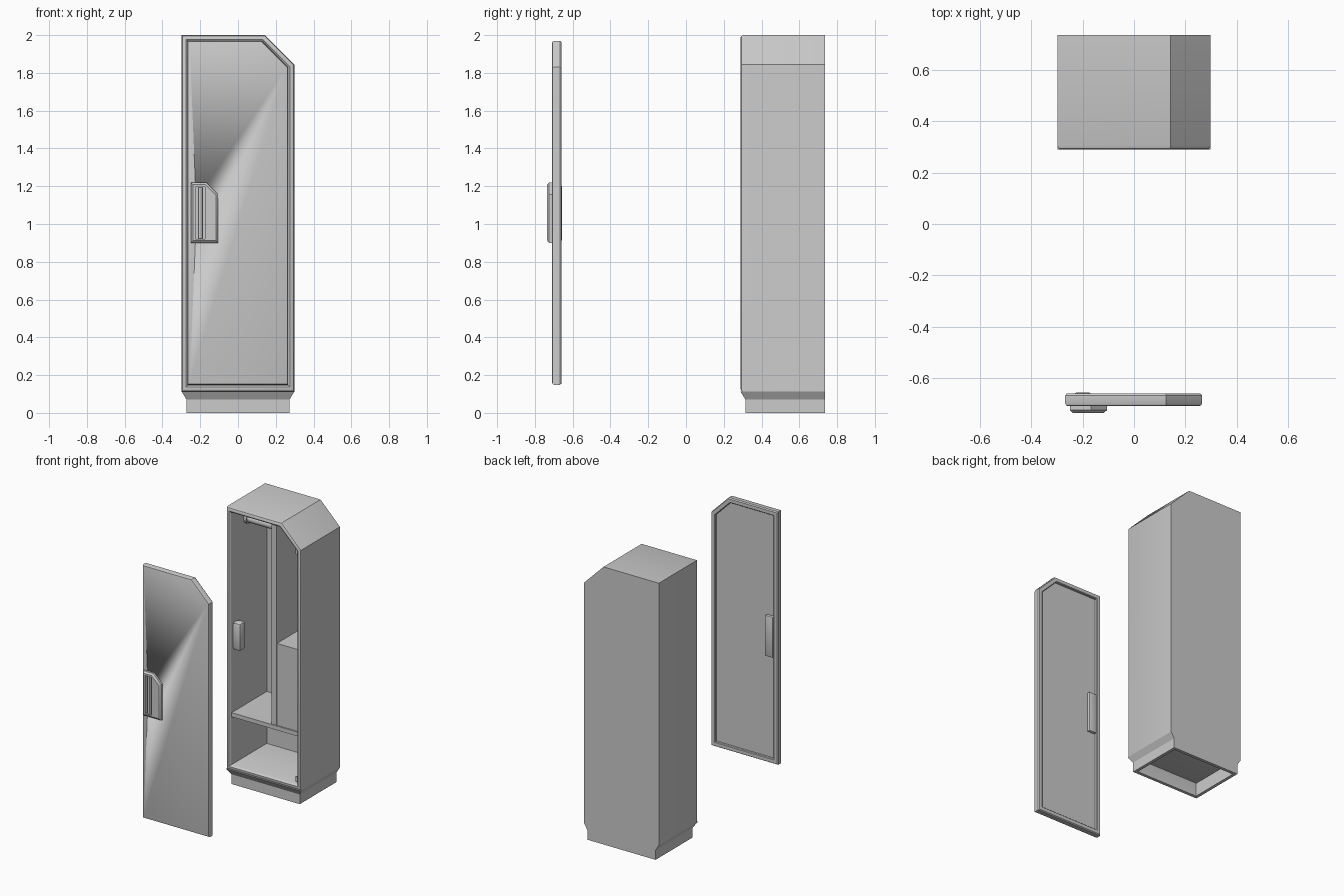
import bpy, bmesh, math
from mathutils import Vector

if "Cube" in bpy.data.objects:
    bpy.data.objects.remove(bpy.data.objects["Cube"])


def finish(name, bm, angle=30):
    bmesh.ops.recalc_face_normals(bm, faces=bm.faces)
    me = bpy.data.meshes.new(name)
    bm.to_mesh(me)
    bm.free()
    ob = bpy.data.objects.new(name, me)
    bpy.context.collection.objects.link(ob)
    bpy.ops.object.select_all(action='DESELECT')
    ob.select_set(True)
    bpy.context.view_layer.objects.active = ob
    bpy.ops.object.shade_smooth_by_angle(angle=math.radians(angle))
    return ob


def loft(name, rings, caps=True, closed=False, angle=30):
    """Skin a list of point rings."""
    bm = bmesh.new()
    vs = [[bm.verts.new(p) for p in r] for r in rings]
    n = len(vs[0])
    pairs = list(zip(vs, vs[1:])) + ([(vs[-1], vs[0])] if closed else [])
    for a, b in pairs:
        for i in range(n):
            j = (i + 1) % n
            bm.faces.new((a[i], a[j], b[j], b[i]))
    if caps:
        bm.faces.new(vs[0])
        bm.faces.new(vs[-1])
    return finish(name, bm, angle)


def cut_corner(x0, x1, z0, z1, c, inset, y):
    """Rectangle with its top right corner cut off, offset inward."""
    d = inset
    x0, x1, z0, z1, c = x0 + d, x1 - d, z0 + d, z1 - d, c - 0.586 * d
    return [(x0, y, z0), (x1, y, z0), (x1, y, z1 - c), (x1 - c, y, z1), (x0, y, z1)]


def box(name, x, y, z, bevel=0.0, segments=1):
    bm = bmesh.new()
    bmesh.ops.create_cube(bm, size=1)
    for v in bm.verts:
        v.co = Vector([(r[0] + r[1]) / 2 + c * (r[1] - r[0]) for r, c in zip((x, y, z), v.co)])
    if bevel:
        bmesh.ops.bevel(bm, geom=bm.edges[:], offset=bevel, segments=segments,
                        profile=0.5, affect='EDGES')
    return finish(name, bm)


def cylinder(name, start, end, r, sides=24):
    a, b = Vector(start), Vector(end)
    d = b - a
    bm = bmesh.new()
    bmesh.ops.create_cone(bm, cap_ends=True, segments=sides, radius1=r, radius2=r, depth=d.length)
    q = Vector((0, 0, 1)).rotation_difference(d)
    for v in bm.verts:
        v.co = q @ v.co + (a + b) / 2
    return finish(name, bm, 40)


# Cabinet shell: outer skin, rounded front lip, then inner skin
SHELL = (-0.298, 0.298, 0.112, 2.0, 0.155)
steps = [(0, 0.735), (0, 0.305), (0.004, 0.294), (0.012, 0.289), (0.024, 0.289),
         (0.031, 0.294), (0.034, 0.302), (0.034, 0.705)]
loft("cabinet_shell", [cut_corner(*SHELL, d, y) for d, y in steps], angle=35)


# Hollow plinth with flared top
def plinth_ring(d, z, back=0.735):
    return [(-0.298 + d, 0.289 + d, z), (0.298 - d, 0.289 + d, z),
            (0.298 - d, back, z), (-0.298 + d, back, z)]


loft("plinth", [plinth_ring(0, 0.112), plinth_ring(0.026, 0.07), plinth_ring(0.026, 0),
                plinth_ring(0.048, 0, 0.713), plinth_ring(0.048, 0.07, 0.713),
                plinth_ring(0.03, 0.112, 0.72)], caps=False, closed=True)

# Interior fittings
box("shelf", (-0.266, 0.266), (0.305, 0.706), (0.49, 0.52))
box("divider", (0.05, 0.09), (0.31, 0.706), (0.52, 1.967))
box("side_box", (0.09, 0.266), (0.315, 0.706), (0.52, 1.11))
cylinder("hanging_rail", (-0.265, 0.48, 1.86), (0.05, 0.48, 1.86), 0.028)
for side, x0, x1 in (("left", -0.265, -0.245), ("right", 0.03, 0.05)):
    cylinder("rail_mount_" + side, (x0, 0.48, 1.86), (x1, 0.48, 1.86), 0.038)
box("lock_housing", (-0.266, -0.2), (0.31, 0.38), (0.97, 1.17), 0.02, 2)
for name, z in (("lower", 0.16), ("upper", 1.8)):
    cylinder("hinge_pin_" + name, (0.252, 0.312, z), (0.252, 0.312, z + 0.035), 0.01, 12)

# Detached door with rounded front edge and recessed back panel
DOOR = (-0.268, 0.265, 0.148, 1.97, 0.14)
steps = [(0.012, -0.709), (0.004, -0.706), (0, -0.698), (0, -0.668), (0.006, -0.66),
         (0.03, -0.66), (0.034, -0.664), (0.034, -0.678)]
door = loft("door", [cut_corner(*DOOR, d, y) for d, y in steps])

# Handle plate with beveled face
PLATE = (-0.25, -0.105, 0.9, 1.22, 0.063)
steps = [(0, -0.704), (0, -0.724), (0.012, -0.735)]
plate = loft("handle_plate", [cut_corner(*PLATE, d, y) for d, y in steps])

# Grip slot cut through plate and into door
cutter = box("slot_cutter", (-0.225, -0.174), (-0.78, -0.69), (0.92, 1.195))
cutter.hide_render = True
for ob in (door, plate):
    m = ob.modifiers.new("slot", 'BOOLEAN')
    m.object = cutter
    m.operation = 'DIFFERENCE'
    m.solver = 'EXACT'
    bpy.context.view_layer.objects.active = ob
    bpy.ops.object.modifier_apply(modifier=m.name)
bpy.data.objects.remove(cutter)
box("handle_bar", (-0.213, -0.186), (-0.732, -0.705), (0.918, 1.197), 0.005)

# Rear cover of the grip slot
box("slot_cover", (-0.232, -0.167), (-0.682, -0.656), (0.91, 1.205), 0.008, 2)
